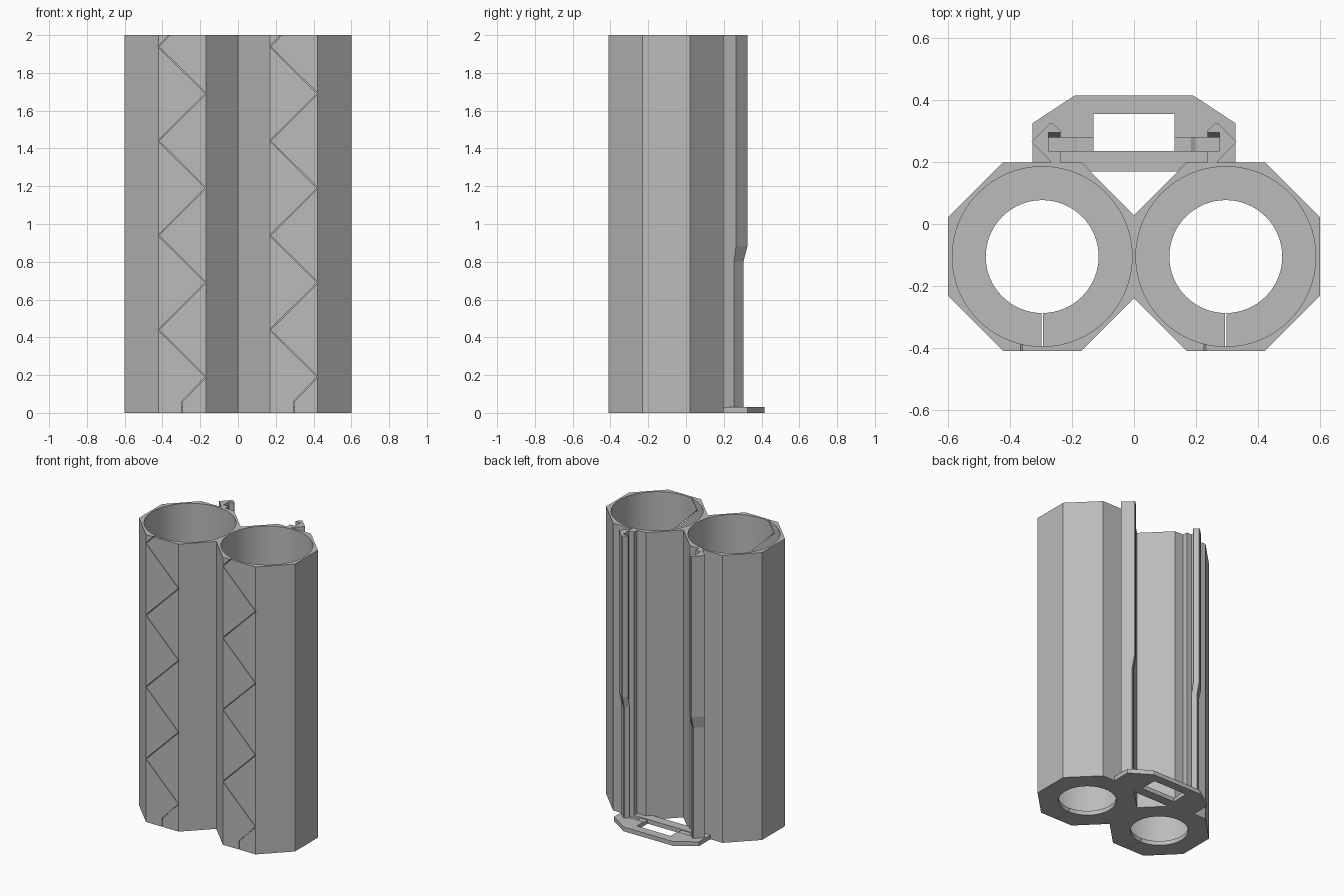
import bpy, bmesh, math

cube = bpy.data.objects.get("Cube")
if cube:
    bpy.data.objects.remove(cube, do_unlink=True)

grey = bpy.data.materials.new("mid_grey")
grey.use_nodes = True
colour = (0.5, 0.5, 0.5, 1)
grey.diffuse_color = colour
grey.node_tree.nodes["Principled BSDF"].inputs["Base Color"].default_value = colour

HEIGHT, FLOOR = 2.0, 0.03
CX, CY = 0.296, -0.105          # tube centre
FLAT, SIDE = 0.304, 0.126       # octagon apothem and half side


def loft(name, sections):
    """Solid skinned through closed rings of 3D points."""
    bm = bmesh.new()
    rings = [[bm.verts.new(p) for p in ring] for ring in sections]
    n = len(rings[0])
    for low, high in zip(rings, rings[1:]):
        for i in range(n):
            j = (i + 1) % n
            bm.faces.new((low[i], low[j], high[j], high[i]))
    bm.faces.new(rings[0][::-1])
    bm.faces.new(rings[-1])
    bmesh.ops.recalc_face_normals(bm, faces=bm.faces)
    mesh = bpy.data.meshes.new(name)
    bm.to_mesh(mesh)
    bm.free()
    mesh.materials.append(grey)
    ob = bpy.data.objects.new(name, mesh)
    bpy.context.collection.objects.link(ob)
    return ob


def prism(name, outline, z0, z1):
    return loft(name, [[(x, y, z) for x, y in outline] for z in (z0, z1)])


def box(name, x0, x1, y0, y1, z0, z1):
    return prism(name, [(x0, y0), (x1, y0), (x1, y1), (x0, y1)], z0, z1)


def circle(cx, r, count=64):
    return [(cx + r * math.sin(2 * math.pi * i / count),
             CY + r * math.cos(2 * math.pi * i / count)) for i in range(count)]


def mirrored(half):
    """Close a +x half outline with its reflection, sharing points on x = 0."""
    return half + [(-x, y) for x, y in reversed(half) if x > 0]


def cut(target, cutter):
    cutter.hide_render = True
    mod = target.modifiers.new("cut", 'BOOLEAN')
    mod.operation, mod.solver, mod.object = 'DIFFERENCE', 'EXACT', cutter
    bpy.context.view_layer.objects.active = target
    bpy.ops.object.modifier_apply(modifier=mod.name)
    bpy.data.objects.remove(cutter, do_unlink=True)


# Twin octagonal tubes, joined along the middle
waist = SIDE + FLAT - CX
half = [(0, CY - waist), (CX - SIDE, CY - FLAT), (CX + SIDE, CY - FLAT),
        (CX + FLAT, CY - SIDE), (CX + FLAT, CY + SIDE),
        (CX + SIDE, CY + FLAT), (CX - SIDE, CY + FLAT), (0, CY + waist)]
tubes = prism("twin_tubes", mirrored(half), 0, HEIGHT)

# Zigzag slit path, the same on both tubes
path = [(0, -0.02), (0, 0.06)]
path += [(SIDE if i % 2 == 0 else -SIDE, 0.19 + 0.25 * i) for i in range(8)]
path.append((-0.055, HEIGHT + 0.012))
gap = 0.003

for cx in (-CX, CX):
    cut(tubes, prism("bore_cutter", circle(cx, 0.29), FLOOR, HEIGHT + 0.1))
    cut(tubes, prism("hole_cutter", circle(cx, 0.182), -0.1, FLOOR + 0.1))
    ribbon = ([(cx + x - gap, z) for x, z in path]
              + [(cx + x + gap, z) for x, z in reversed(path)])
    cut(tubes, loft("slit_cutter", [[(x, y, z) for x, z in ribbon]
                                    for y in (-0.45, -0.2)]))

# Base plate behind the tubes, with a window and shallow board recesses
half = [(0, 0.17), (0.14, 0.17), (0.17, 0.199), (0.327, 0.199),
        (0.327, 0.325), (0.19, 0.415), (0, 0.415)]
plate = prism("base_plate", mirrored(half), 0, FLOOR)
cut(plate, box("window_cutter", -0.13, 0.13, 0.235, 0.355, -0.1, 0.1))
for s in (-1, 1):
    ring = [(0.12, 0.024), (0.183, 0.024), (0.198, 0.014),
            (0.275, 0.014), (0.275, 0.06), (0.12, 0.06)]
    cut(plate, loft("recess_cutter", [[(s * x, y, z) for x, z in ring]
                                      for y in (0.235, 0.279)]))


# Grooved board rails; the rear lip steps outward higher up
def rail_section(s, z, shift):
    outline = [(0.237, 0.198), (0.266, 0.198),
               (0.32 + shift / 2, 0.254 + shift / 2),
               (0.27, 0.304 + shift), (0.262, 0.304 + shift),
               (0.237, 0.28 + shift), (0.237, 0.279 + shift * 0.75),
               (0.275, 0.279 + shift * 0.75), (0.275, 0.235), (0.237, 0.235)]
    return [(s * x, y, z) for x, y in outline]


for s, name in ((1, "left_rail"), (-1, "right_rail")):
    loft(name, [rail_section(s, 0.02, 0), rail_section(s, 0.8, 0),
                rail_section(s, 0.88, 0.021), rail_section(s, HEIGHT, 0.021)])

# Smooth the round bores while keeping hard edges
bpy.ops.object.select_all(action='DESELECT')
tubes.select_set(True)
bpy.context.view_layer.objects.active = tubes
bpy.ops.object.shade_smooth_by_angle(angle=math.radians(30))
